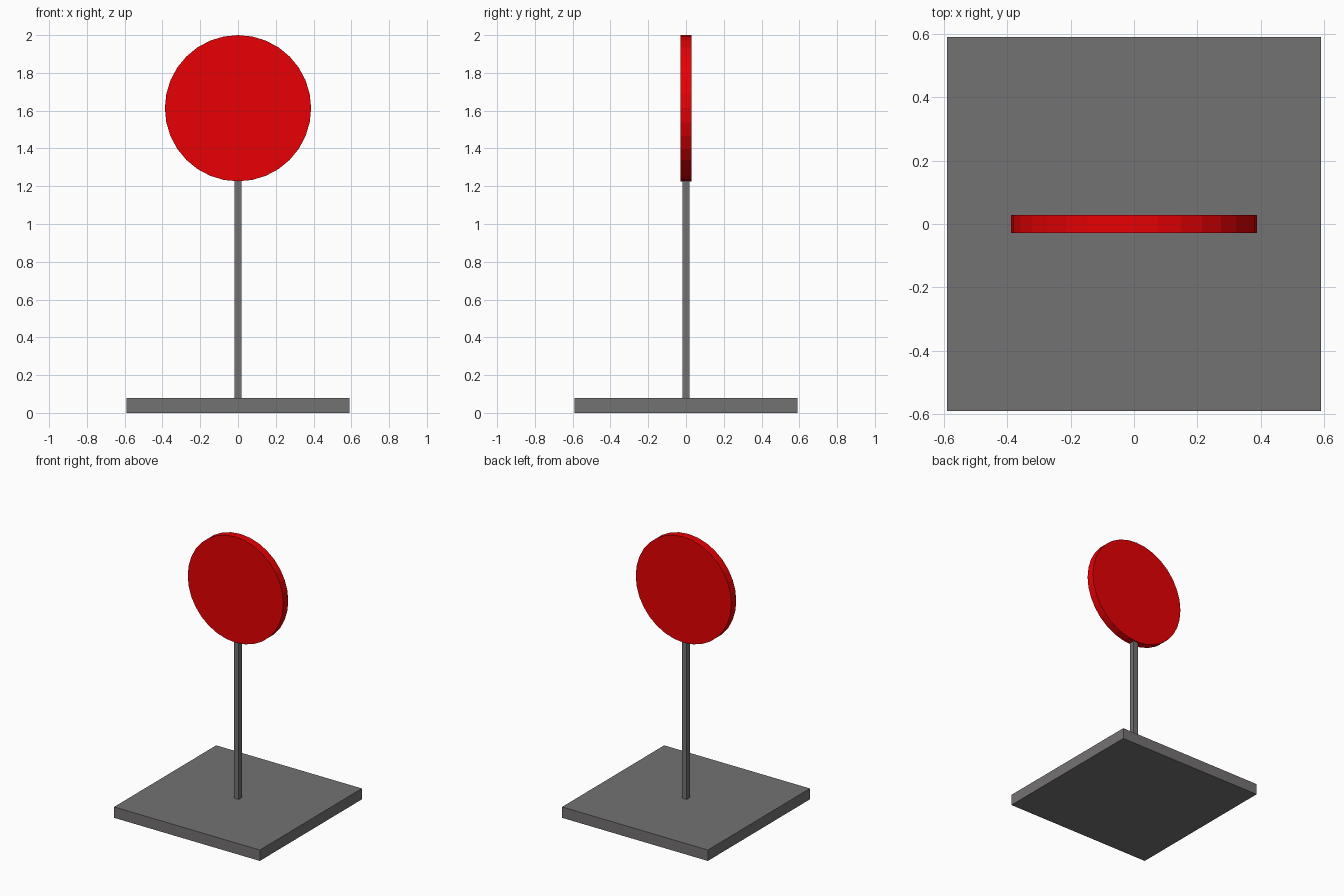
import bpy
from math import pi

if "Cube" in bpy.data.objects:
    bpy.data.objects.remove(bpy.data.objects["Cube"])


def material(name, colour):
    mat = bpy.data.materials.new(name)
    mat.diffuse_color = (*colour, 1)
    mat.use_nodes = True
    mat.node_tree.nodes["Principled BSDF"].inputs["Base Color"].default_value = mat.diffuse_color
    return mat


def box(name, width, depth, z0, z1, mat):
    bpy.ops.mesh.primitive_cube_add(size=1, location=(0, 0, (z0 + z1) / 2))
    ob = bpy.context.object
    ob.name = name
    ob.scale = (width, depth, z1 - z0)
    bpy.ops.object.transform_apply(location=False, rotation=False, scale=True)
    ob.data.materials.append(mat)
    return ob


dark_grey = material("dark_grey", (0.175, 0.168, 0.171))
red = material("red", (0.8, 0.0, 0.001))

# Square foot plate and thin square post
box("base_plate", 1.18, 1.18, 0, 0.08, dark_grey)
box("post", 0.039, 0.039, 0.08, 1.24, dark_grey)

# Round red sign disc, flat-shaded with 32 sides
bpy.ops.mesh.primitive_cylinder_add(vertices=32, radius=0.387, depth=0.057,
                                    location=(0, 0, 1.613), rotation=(pi / 2, 0, 0))
disc = bpy.context.object
disc.name = "sign_disc"
disc.data.materials.append(red)
